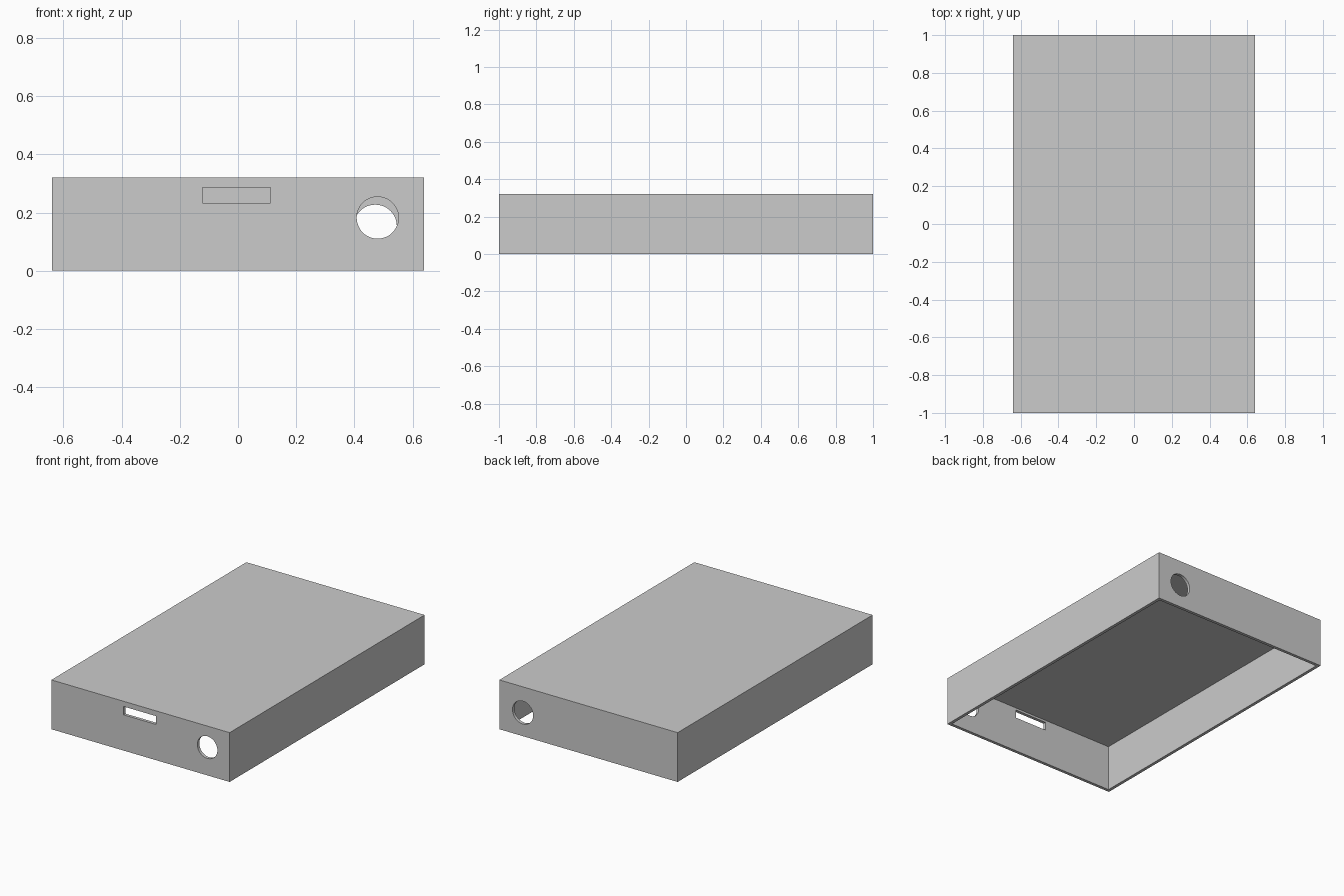
import bpy
import bmesh
from math import pi
from mathutils import Matrix, Vector

cube = bpy.data.objects.get("Cube")
if cube:
    bpy.data.objects.remove(cube, do_unlink=True)

WIDTH, LENGTH, HEIGHT, WALL = 1.28, 2.0, 0.32, 0.02

grey = bpy.data.materials.new("plain grey")
grey.use_nodes = True
colour = (0.6, 0.6, 0.6, 1)
grey.diffuse_color = colour
grey.node_tree.nodes["Principled BSDF"].inputs["Base Color"].default_value = colour


def add_object(name, bm):
    mesh = bpy.data.meshes.new(name)
    bm.to_mesh(mesh)
    bm.free()
    mesh.materials.append(grey)
    obj = bpy.data.objects.new(name, mesh)
    bpy.context.collection.objects.link(obj)
    return obj


def box(name, low, high):
    low, high = Vector(low), Vector(high)
    bm = bmesh.new()
    place = Matrix.Translation((low + high) / 2) @ Matrix.Diagonal((*(high - low), 1))
    bmesh.ops.create_cube(bm, size=1, matrix=place)
    return add_object(name, bm)


def round_cutter(name, x, y, z, radius):
    bm = bmesh.new()
    place = Matrix.Translation((x, y, z)) @ Matrix.Rotation(pi / 2, 4, "X")
    bmesh.ops.create_cone(bm, cap_ends=True, segments=48, radius1=radius,
                          radius2=radius, depth=0.2, matrix=place)
    return add_object(name, bm)


# Case shell, hollow and open underneath
half_x, half_y = WIDTH / 2, LENGTH / 2
case = box("case_shell", (-half_x, -half_y, 0), (half_x, half_y, HEIGHT))

cutters = [
    box("cavity_cutter", (WALL - half_x, WALL - half_y, -0.1),
        (half_x - WALL, half_y - WALL, HEIGHT - WALL)),
    # Slot and round hole in the front wall
    box("slot_cutter", (-0.122, -1.1, 0.232), (0.111, -0.9, 0.286)),
    round_cutter("front_hole_cutter", 0.48, -1, 0.182, 0.072),
    # Round hole in the back wall
    round_cutter("back_hole_cutter", 0.472, 1, 0.153, 0.074),
]
for cutter in cutters:
    cut = case.modifiers.new(cutter.name, "BOOLEAN")
    cut.operation = "DIFFERENCE"
    cut.solver = "EXACT"
    cut.object = cutter

# Apply the cuts, then drop the cutters
bpy.context.view_layer.objects.active = case
case.select_set(True)
for cut in list(case.modifiers):
    bpy.ops.object.modifier_apply(modifier=cut.name)
for cutter in cutters:
    bpy.data.objects.remove(cutter, do_unlink=True)

# Smooth hole rims, sharp case edges
bpy.ops.object.shade_smooth_by_angle(angle=pi / 6)
